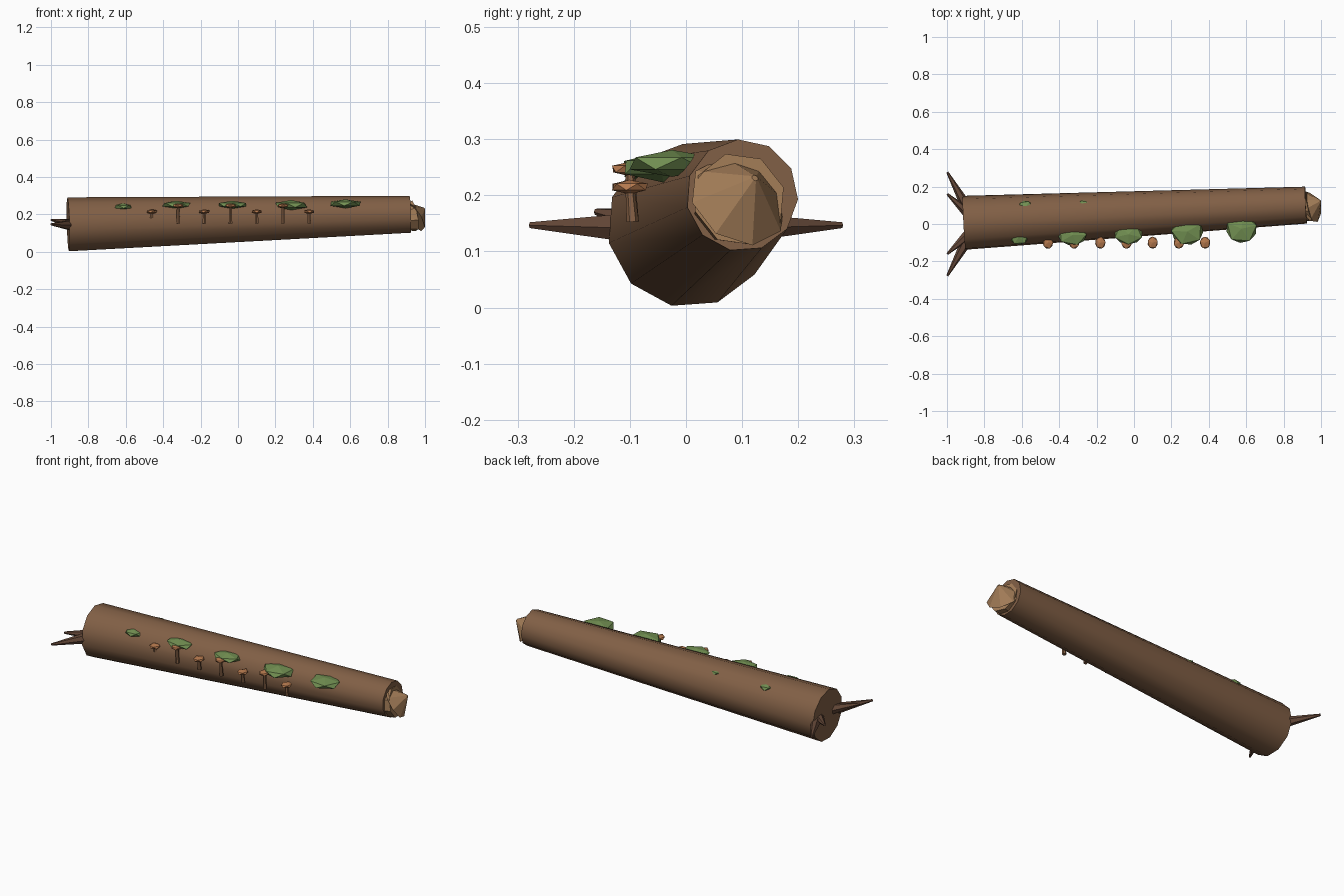
import bpy, bmesh, math
from mathutils import Vector, Matrix

if "Cube" in bpy.data.objects:
    bpy.data.objects.remove(bpy.data.objects["Cube"])


def material(name, rgb):
    m = bpy.data.materials.new(name)
    m.diffuse_color = (*rgb, 1)
    m.use_nodes = True
    m.node_tree.nodes["Principled BSDF"].inputs["Base Color"].default_value = m.diffuse_color
    return m


BARK = material("bark", (0.22, 0.115, 0.06))
WOOD = material("cut_wood", (0.36, 0.2, 0.095))
ROOT = material("root_bark", (0.13, 0.065, 0.04))
MOSS = material("moss", (0.17, 0.28, 0.085))
CAP = material("mushroom_cap", (0.46, 0.19, 0.075))
STEM = material("mushroom_stem", (0.24, 0.12, 0.06))


def finish(name, bm, mat):
    bmesh.ops.recalc_face_normals(bm, faces=bm.faces)
    me = bpy.data.meshes.new(name)
    bm.to_mesh(me)
    bm.free()
    me.materials.append(mat)
    ob = bpy.data.objects.new(name, me)
    bpy.context.collection.objects.link(ob)
    return ob


def frustum(name, p0, p1, r0, r1, sides, mat, phase=0.0, smooth=False):
    p0, p1 = Vector(p0), Vector(p1)
    axis = (p1 - p0).normalized()
    u = Vector((0, 1, 0))
    u = (u - axis * u.dot(axis)).normalized()
    v = axis.cross(u)
    bm = bmesh.new()
    rings = []
    for p, r in ((p0, r0), (p1, r1)):
        rings.append([bm.verts.new(p + r * (u * math.cos(a) + v * math.sin(a)))
                      for a in (phase + i * math.tau / sides for i in range(sides))])
    bm.faces.new(rings[0])
    bm.faces.new(rings[1])
    for i in range(sides):
        j = (i + 1) % sides
        f = bm.faces.new((rings[0][i], rings[0][j], rings[1][j], rings[1][i]))
        f.smooth = smooth
    # keep the end rims crisp
    for e in bm.edges:
        if any(len(f.verts) == sides for f in e.link_faces):
            e.smooth = False
    return finish(name, bm, mat)


def blob(name, centre, size, mat, turn=0.0, tilt=0.0):
    bm = bmesh.new()
    bmesh.ops.create_icosphere(bm, subdivisions=1, radius=1)
    m = (Matrix.Translation(centre) @ Matrix.Rotation(tilt, 4, 'X')
         @ Matrix.Diagonal((*size, 1)) @ Matrix.Rotation(turn, 4, 'Z'))
    bmesh.ops.transform(bm, matrix=m, verts=bm.verts)
    return finish(name, bm, mat)


# tapered trunk lying along x
frustum("log_trunk", (-0.908, 0.005, 0.146), (0.92, 0.1, 0.2),
        0.146, 0.1, 11, BARK, phase=math.radians(-4), smooth=True)

# broken pointed end
frustum("broken_tip", (0.938, 0.093, 0.19), (0.997, 0.123, 0.231),
        0.093, 0.006, 8, WOOD, phase=0.3)
frustum("broken_tip_core", (0.9, 0.085, 0.185), (0.942, 0.095, 0.193),
        0.075, 0.085, 8, WOOD, phase=0.3)

# splayed roots at the thick end
for side in (-1, 1):
    frustum("outer_root", (-0.9, side * 0.1, 0.143), (-0.998, side * 0.277, 0.147),
            0.029, 0.006, 6, ROOT)
    frustum("inner_root", (-0.89, side * 0.06, 0.15), (-0.998, side * 0.16, 0.171),
            0.028, 0.006, 6, ROOT)

# row of mushrooms along the front, alternating heights
for i in range(7):
    x = -0.46 + 0.14 * i
    z = 0.247 if i % 2 else 0.215
    y = -0.1
    frustum("mushroom_stem", (x, y + 0.005, 0.182 if i == 0 else 0.153), (x, y, z),
            0.011, 0.008, 6, STEM)
    blob("mushroom_cap", (x, y, z), (0.031, 0.036, 0.013), CAP, turn=i * 0.7)

# moss patches half sunk into the bark: x, y, z, radius x, radius y, radius z
for i, (x, y, z, rx, ry, rz) in enumerate((
        (-0.615, -0.07, 0.241, 0.055, 0.045, 0.018),
        (-0.33, -0.06, 0.252, 0.085, 0.06, 0.021),
        (-0.03, -0.055, 0.252, 0.085, 0.06, 0.021),
        (0.285, -0.04, 0.25, 0.095, 0.08, 0.027),
        (0.575, -0.025, 0.257, 0.092, 0.085, 0.024),
        (-0.58, 0.085, 0.254, 0.045, 0.045, 0.018),
        (-0.27, 0.092, 0.258, 0.035, 0.04, 0.016))):
    blob("moss_patch", (x, y, z), (rx, ry, rz), MOSS, turn=0.4 + i * 0.9)
